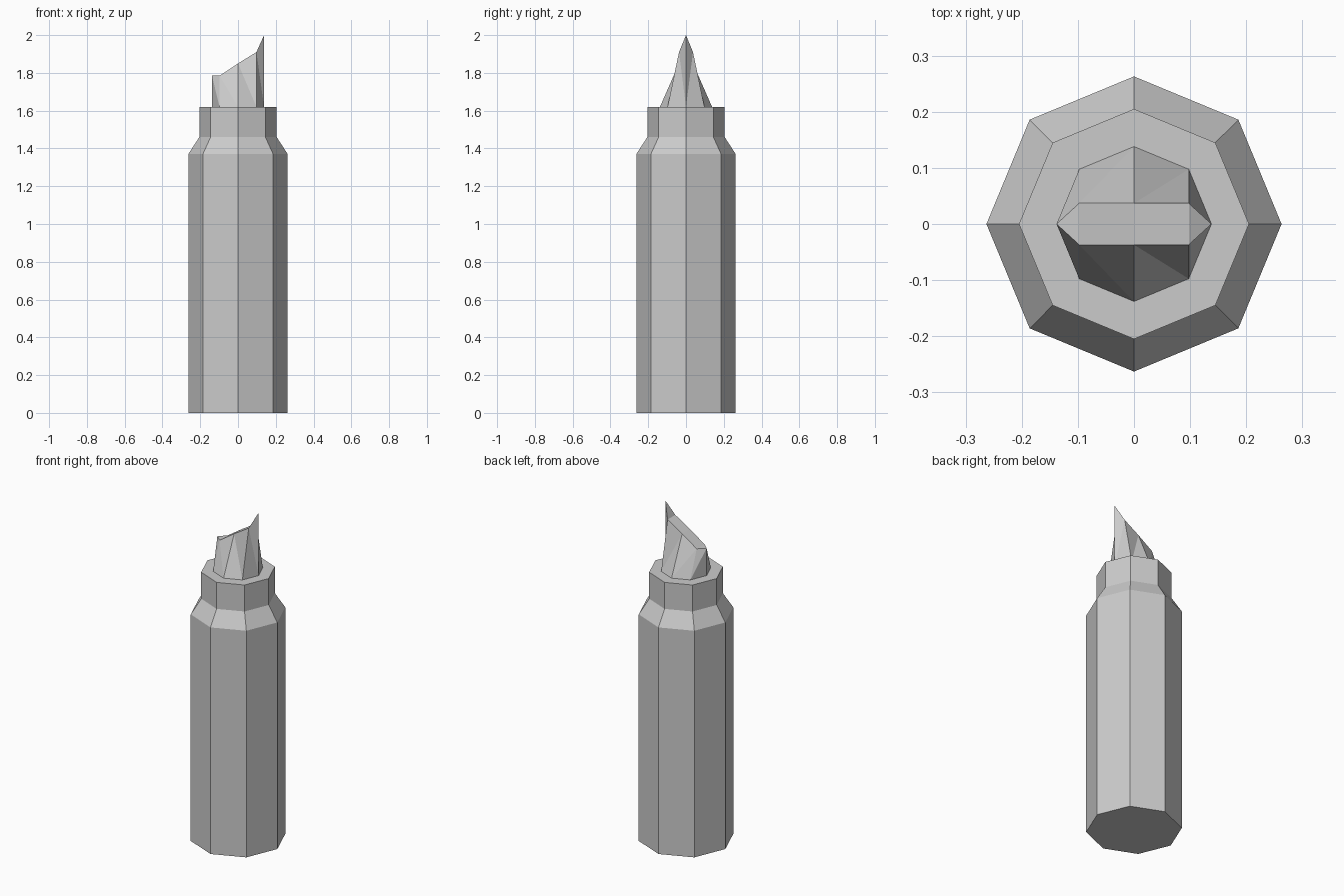
import bpy, bmesh, math

if "Cube" in bpy.data.objects:
    bpy.data.objects.remove(bpy.data.objects["Cube"])

SIDES = 8
NIB_R = 0.138


def ring(bm, r, z):
    return [bm.verts.new((r * math.cos(math.tau * i / SIDES),
                          r * math.sin(math.tau * i / SIDES), z)) for i in range(SIDES)]


def finish(bm, name):
    mesh = bpy.data.meshes.new(name)
    bm.to_mesh(mesh)
    bm.free()
    obj = bpy.data.objects.new(name, mesh)
    bpy.context.collection.objects.link(obj)


# Barrel: octagonal body, sloped shoulder, collar and flat rim around the nib
bm = bmesh.new()
profile = [(0.263, 0), (0.263, 1.37), (0.205, 1.46), (0.205, 1.62), (NIB_R, 1.62)]
rings = [ring(bm, r, z) for r, z in profile]
for low, high in zip(rings, rings[1:]):
    for i in range(SIDES):
        j = (i + 1) % SIDES
        bm.faces.new((low[i], low[j], high[j], high[i]))
bm.faces.new(rings[0][::-1])
finish(bm, "marker_barrel")

# Chisel nib: octagonal foot narrowing to a slanted, thin writing edge
bm = bmesh.new()
foot = ring(bm, NIB_R, 1.62)
edge_z = [2.0, 1.91, 1.85, 1.785, 1.785, 1.785, 1.85, 1.91]
tip = []
for v, z in zip(foot, edge_z):
    y = 0 if abs(v.co.y) < 1e-4 else math.copysign(0.037, v.co.y)
    tip.append(bm.verts.new((v.co.x, y, z)))
for i in range(SIDES):
    j = (i + 1) % SIDES
    # split each twisted side from the left top corner to the right foot corner
    if foot[i].co.x < foot[j].co.x:
        bm.faces.new((foot[i], foot[j], tip[i]))
        bm.faces.new((foot[j], tip[j], tip[i]))
    else:
        bm.faces.new((foot[i], foot[j], tip[j]))
        bm.faces.new((foot[i], tip[j], tip[i]))

# Slanted top of the nib: pointed ends and two panels
for ids in [(0, 1, 7), (1, 2, 6, 7), (2, 3, 5, 6), (3, 4, 5)]:
    bm.faces.new([tip[i] for i in ids])
finish(bm, "marker_nib")
